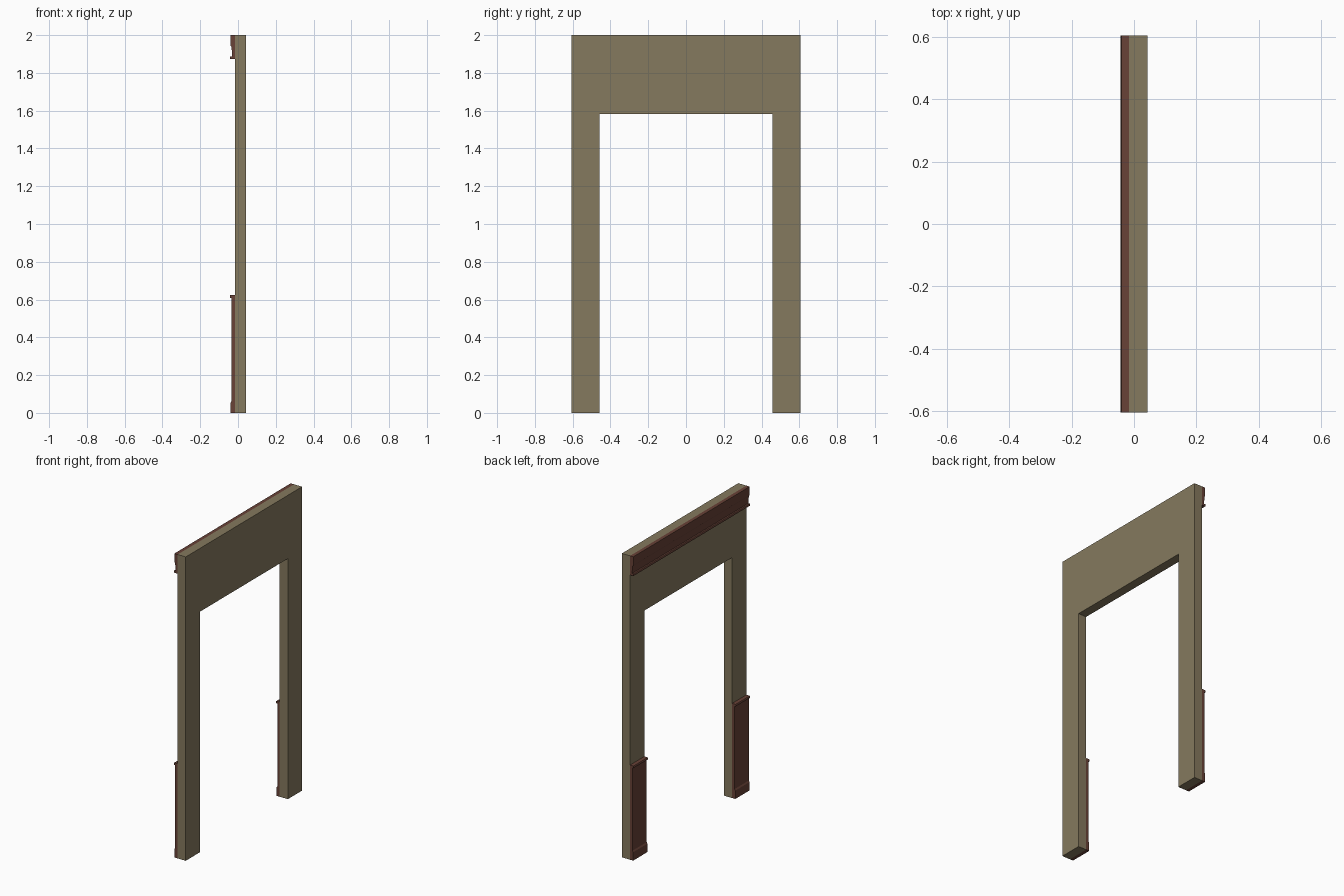
import bpy, bmesh

if "Cube" in bpy.data.objects:
    bpy.data.objects.remove(bpy.data.objects["Cube"])

WALL_BACK, WALL_FRONT = -0.016, 0.043
HALF_Y, DOOR_Y, DOOR_Z = 0.605, 0.457, 1.583


def material(name, color):
    m = bpy.data.materials.new(name)
    m.diffuse_color = (*color, 1)
    m.use_nodes = True
    m.node_tree.nodes["Principled BSDF"].inputs["Base Color"].default_value = m.diffuse_color
    return m


plaster = material("tan_plaster", (0.235, 0.192, 0.112))
wood = material("red_brown_wood", (0.138, 0.054, 0.038))


def extrude(name, points, offset, mat):
    """Closed outline swept along an offset vector."""
    bm = bmesh.new()
    face = bm.faces.new([bm.verts.new(p) for p in points])
    geo = bmesh.ops.extrude_face_region(bm, geom=[face])["geom"]
    bmesh.ops.translate(bm, vec=offset,
                        verts=[g for g in geo if isinstance(g, bmesh.types.BMVert)])
    bmesh.ops.recalc_face_normals(bm, faces=bm.faces)
    me = bpy.data.meshes.new(name)
    bm.to_mesh(me)
    bm.free()
    me.materials.append(mat)
    ob = bpy.data.objects.new(name, me)
    bpy.context.collection.objects.link(ob)
    return ob


def moulding(name, profile, y0, y1):
    return extrude(name, [(x, y0, z) for x, z in profile], (0, y1 - y0, 0), wood)


# Wall with doorway
outline = [(-HALF_Y, 0), (-DOOR_Y, 0), (-DOOR_Y, DOOR_Z), (DOOR_Y, DOOR_Z),
           (DOOR_Y, 0), (HALF_Y, 0), (HALF_Y, 2), (-HALF_Y, 2)]
extrude("door_wall", [(WALL_BACK, y, z) for y, z in outline],
        (WALL_FRONT - WALL_BACK, 0, 0), plaster)

# Wainscot on both jambs: skirting, panel and rounded chair rail
B = WALL_BACK
wainscot = [(B, 0), (-0.039, 0), (-0.039, 0.055), (-0.034, 0.064), (-0.034, 0.609),
            (-0.041, 0.609), (-0.043, 0.613), (-0.043, 0.619), (-0.041, 0.623), (B, 0.623)]
for side, a, b in (("left", -HALF_Y, -DOOR_Y), ("right", DOOR_Y, HALF_Y)):
    moulding(side + "_wainscot", wainscot, a, b)

# Crown moulding along the top: picture rail, frieze and upper band
crown = [(B, 2), (-0.040, 2), (-0.040, 1.945), (-0.034, 1.936), (-0.031, 1.888),
         (-0.041, 1.888), (-0.043, 1.885), (-0.043, 1.878), (-0.041, 1.874), (B, 1.874)]
moulding("crown_moulding", crown, -HALF_Y, HALF_Y)
